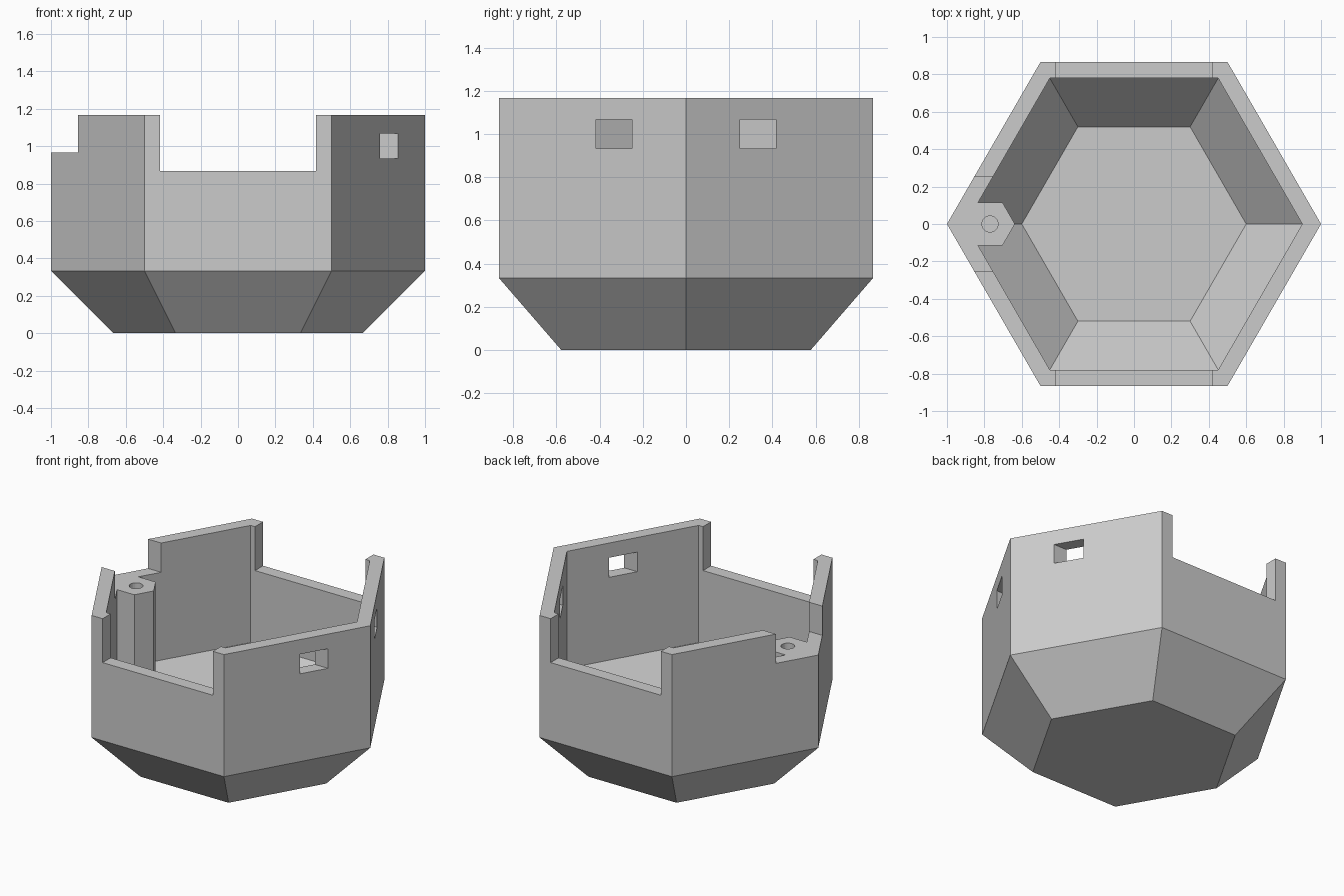
import bpy, bmesh
from math import cos, sin, pi

cube = bpy.data.objects.get("Cube")
if cube:
    bpy.data.objects.remove(cube, do_unlink=True)

grey = bpy.data.materials.new("plain_grey")
grey.use_nodes = True
grey.diffuse_color = (0.6, 0.6, 0.6, 1)
grey.node_tree.nodes["Principled BSDF"].inputs["Base Color"].default_value = (0.6, 0.6, 0.6, 1)


def loft(name, rings):
    """Closed solid through a stack of rings with equal point counts."""
    bm = bmesh.new()
    loops = [[bm.verts.new(p) for p in ring] for ring in rings]
    n = len(loops[0])
    for low, high in zip(loops, loops[1:]):
        for i in range(n):
            j = (i + 1) % n
            bm.faces.new((low[i], low[j], high[j], high[i]))
    bm.faces.new(loops[0][::-1])
    bm.faces.new(loops[-1])
    bmesh.ops.recalc_face_normals(bm, faces=bm.faces[:])
    mesh = bpy.data.meshes.new(name)
    bm.to_mesh(mesh)
    bm.free()
    mesh.materials.append(grey)
    ob = bpy.data.objects.new(name, mesh)
    bpy.context.collection.objects.link(ob)
    return ob


def ring(radius, z, sides=6, cx=0):
    return [(cx + radius * cos(2 * pi * i / sides),
             radius * sin(2 * pi * i / sides), z) for i in range(sides)]


def prism(name, outline, z0, z1):
    return loft(name, [[(x, y, z) for x, y in outline] for z in (z0, z1)])


def box(name, x0, x1, y0, y1, z0, z1):
    return prism(name, [(x0, y0), (x1, y0), (x1, y1), (x0, y1)], z0, z1)


def cut(target, cutter):
    """Subtract the cutter from the target, then discard it."""
    cutter.hide_render = True
    mod = target.modifiers.new("cut", 'BOOLEAN')
    mod.operation = 'DIFFERENCE'
    mod.solver = 'EXACT'
    mod.object = cutter
    bpy.context.view_layer.objects.active = target
    bpy.ops.object.modifier_apply(modifier=mod.name)
    bpy.data.objects.remove(cutter, do_unlink=True)


# Hexagonal shell with a tapered base
shell = loft("hexagonal_shell", [ring(2 / 3, 0), ring(1, 1 / 3), ring(1, 1.167)])

# Hollow, leaving a screw post standing against one corner
cavity = loft("cavity", [ring(0.6, 0.067), ring(0.9, 0.367), ring(0.9, 1.4)])
post = prism("post", [(-0.637, 0), (-0.703, 0.115), (-1.1, 0.115),
                      (-1.1, -0.115), (-0.703, -0.115)], -0.1, 0.967)
cut(cavity, post)
cut(shell, cavity)

# Wide notches in front and back walls
for side in (-1, 1):
    y0, y1 = sorted((side * 0.6, side * 1.1))
    cut(shell, box("wall_notch", -0.417, 0.417, y0, y1, 0.867, 1.4))

# Corner notch above the post
cut(shell, box("corner_notch", -1.1, -0.5, -0.25, 0.25, 0.967, 1.4))

# Windows beside the opposite corner
for side in (-1, 1):
    y0, y1 = sorted((side * 0.25, side * 0.417))
    cut(shell, box("window", 0.5, 1.1, y0, y1, 0.933, 1.067))

# Screw hole in the post
cut(shell, loft("screw_hole", [ring(0.043, z, 24, -0.77) for z in (0.5, 1.1)]))
